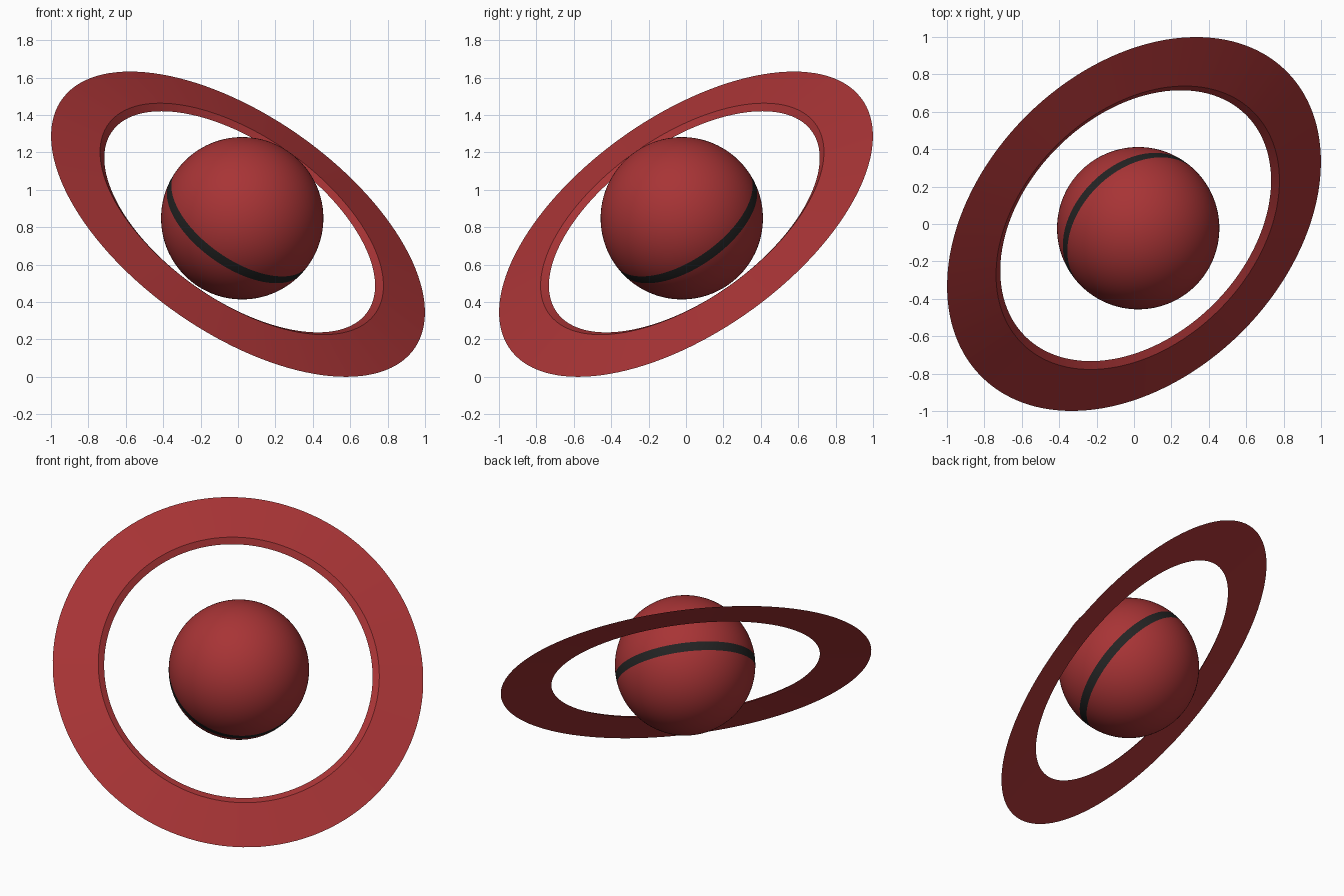
import bpy, math
from mathutils import Vector

if "Cube" in bpy.data.objects:
    bpy.data.objects.remove(bpy.data.objects["Cube"])

SEG = 128
AXIS = Vector((0.5, -0.5, math.sqrt(0.5)))      # shared tilt of ring and globe
CENTRE = Vector((0, 0, 0.816))
R, LIFT = 0.434, 0.045                          # globe radius, offset along the axis
BAND, HALF = -0.034, 0.028                      # stripe height on globe, half width


def material(name, rgb):
    m = bpy.data.materials.new(name)
    m.diffuse_color = (*rgb, 1)
    m.use_nodes = True
    m.node_tree.nodes["Principled BSDF"].inputs["Base Color"].default_value = m.diffuse_color
    return m


red = material("deep red", (0.39, 0.034, 0.036))
black = material("charcoal black", (0.017, 0.017, 0.017))


def lathe(name, profile, closed, mats, offset=0.0):
    """Spin (radius, height) points around the tilted axis."""
    verts, rows = [], []
    for r, z in profile:
        n = 1 if r < 1e-6 else SEG
        rows.append([len(verts) + i % n for i in range(SEG)])
        for i in range(n):
            a = 2 * math.pi * i / SEG
            verts.append((r * math.cos(a), r * math.sin(a), z))
    pairs = list(zip(rows, rows[1:] + rows[:1]))
    if not closed:
        pairs.pop()
    faces = []
    for lo, hi in pairs:
        for i in range(SEG):
            j = (i + 1) % SEG
            faces.append(list(dict.fromkeys((lo[i], lo[j], hi[j], hi[i]))))
    me = bpy.data.meshes.new(name)
    me.from_pydata(verts, [], faces)
    for m in mats:
        me.materials.append(m)
    ob = bpy.data.objects.new(name, me)
    bpy.context.collection.objects.link(ob)
    ob.rotation_euler = AXIS.to_track_quat('Z', 'Y').to_euler()
    ob.location = CENTRE + AXIS * offset
    bpy.ops.object.select_all(action='DESELECT')
    ob.select_set(True)
    bpy.context.view_layer.objects.active = ob
    bpy.ops.object.shade_smooth_by_angle(angle=math.radians(25))
    return ob


# Ring: knife-edged rim, thickening to a bevelled inner edge
lathe("ring", [(0.836, 0.018), (1.154, 0.0), (0.875, 0.04)], True, [red])

# Globe: latitude rows include the two stripe edges
low, high = (math.asin((BAND + s * HALF) / R) for s in (-1, 1))
lats = [-math.pi / 2 + (low + math.pi / 2) * i / 28 for i in range(28)]
lats += [low + (high - low) * i / 3 for i in range(3)]
lats += [high + (math.pi / 2 - high) * i / 32 for i in range(33)]
profile = [(R * math.cos(t), R * math.sin(t)) for t in lats]
globe = lathe("globe", profile, False, [red, black], LIFT)

# Stripe around the globe
for p in globe.data.polygons:
    p.material_index = int(abs(p.center.z - BAND) < HALF)
